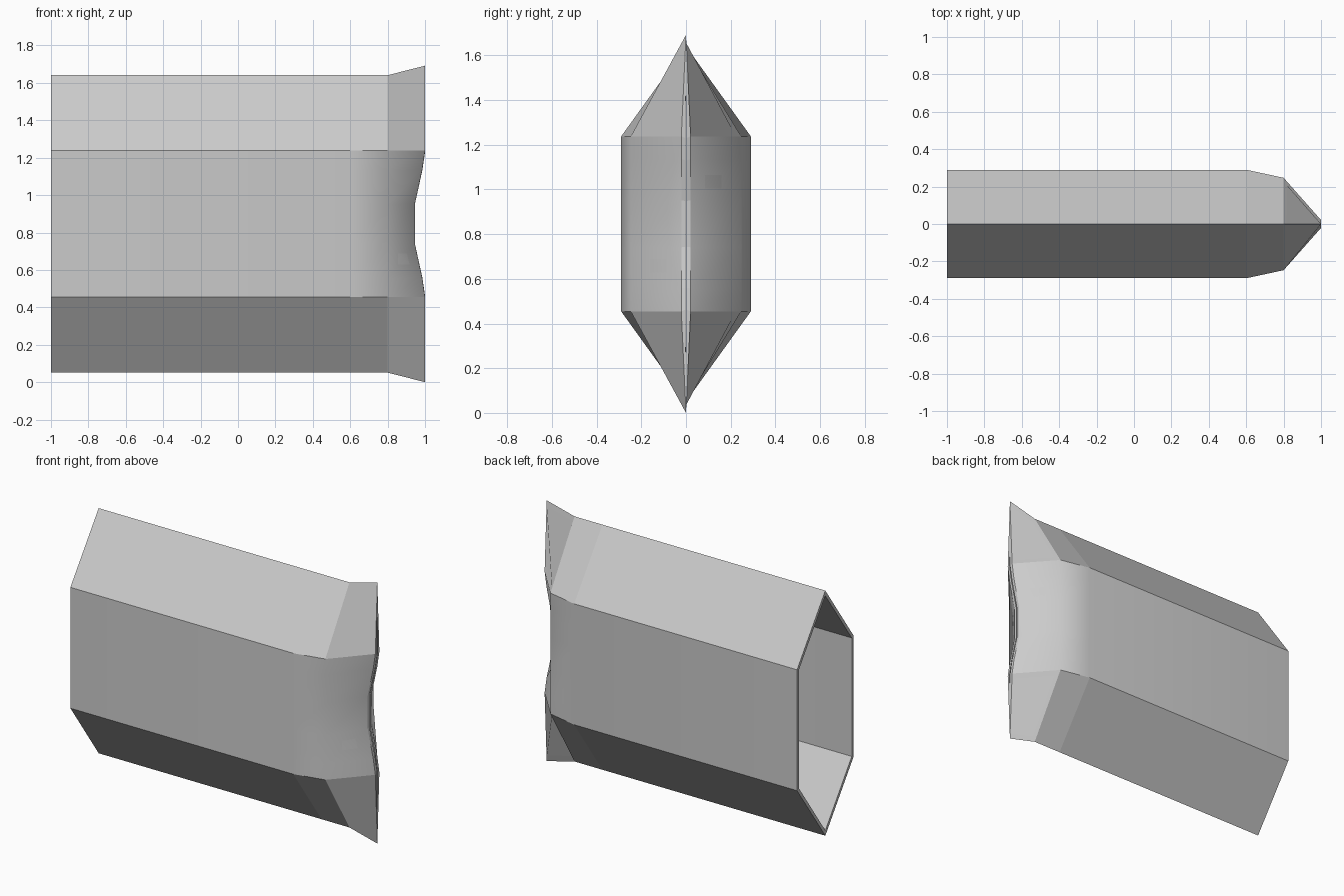
import bpy, bmesh

if "Cube" in bpy.data.objects:
    bpy.data.objects.remove(bpy.data.objects["Cube"])

MID = 0.846                                   # mid height of the tube
SIDE = [0.392, 0.29, 0.105, -0.105, -0.29, -0.392]   # side heights about MID
NOTCH = [0.0, 0.015, 0.055, 0.055, 0.015, 0.0]       # scoop in the pinched end
# x, half width, apex height about MID
STATIONS = [(-1.0, 0.29, 0.795), (0.6, 0.29, 0.795), (0.8, 0.247, 0.795), (1.0, 0.021, 0.846)]
WALL = 0.019
N = 14


def ring(bm, x, w, apex, inner, end):
    """Six-sided section: ridge, right wall, keel, left wall."""
    k = 1.0
    if inner:
        w, apex, k = w - WALL, apex - 0.034, 0.98
    dx = NOTCH if end else [0] * 6
    pts = [(x, 0, MID + apex)]
    pts += [(x - d, w, MID + k * z) for z, d in zip(SIDE, dx)]
    pts += [(x, 0, MID - apex)]
    pts += [(x - d, -w, MID - k * z) for z, d in zip(SIDE, dx)]
    return [bm.verts.new(p) for p in pts]


def bridge(bm, a, b, flip=False, shade=True):
    for j in range(N):
        n = (j + 1) % N
        q = [a[j], a[n], b[n], b[j]]
        # choose the fold direction of the sloping panels
        if j in (6, 7):
            q = q[1:] + q[:1]
        if flip:
            q.reverse()
        f = bm.faces.new(q)
        f.smooth = shade and j not in (0, 6, 7, 13)


bm = bmesh.new()
# outer skin and inner skin
outer = [ring(bm, *s, False, s[0] == 1.0) for s in STATIONS]
inner = [ring(bm, *s, True, s[0] == 1.0) for s in STATIONS]
for i in range(len(STATIONS) - 1):
    bridge(bm, outer[i], outer[i + 1])
    bridge(bm, inner[i], inner[i + 1], flip=True)
# rims at the open end and the pinched end
bridge(bm, inner[0], outer[0], shade=False)
bridge(bm, outer[-1], inner[-1], shade=False)
bmesh.ops.recalc_face_normals(bm, faces=bm.faces)

mesh = bpy.data.meshes.new("pinched_tube")
bm.to_mesh(mesh)
bm.free()
tube = bpy.data.objects.new("pinched_tube", mesh)
bpy.context.collection.objects.link(tube)
